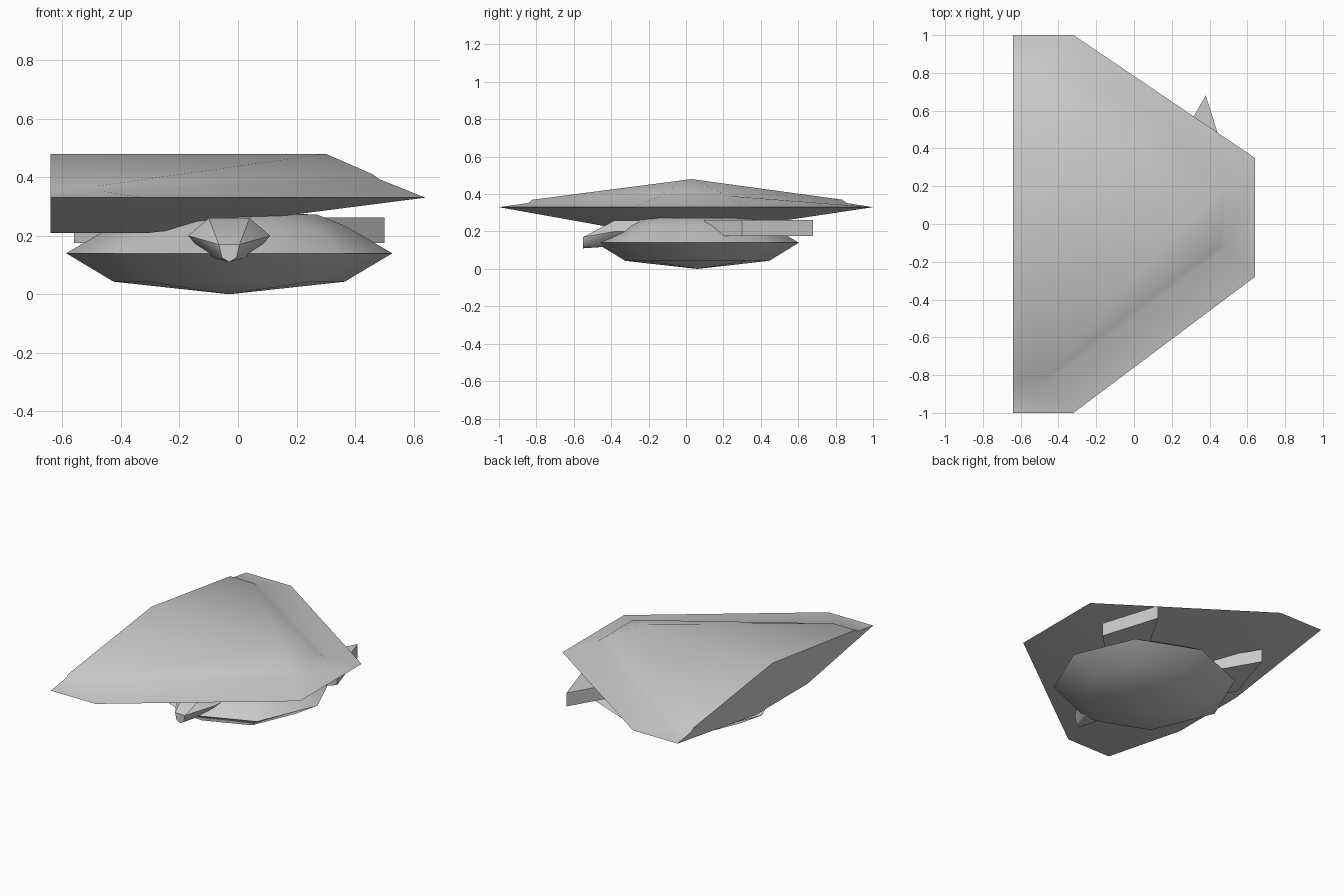
import bpy, bmesh, math
from mathutils import Vector

if "Cube" in bpy.data.objects:
    bpy.data.objects.remove(bpy.data.objects["Cube"])


def finish(bm, name, angle=35):
    bmesh.ops.recalc_face_normals(bm, faces=bm.faces[:])
    mesh = bpy.data.meshes.new(name)
    bm.to_mesh(mesh)
    bm.free()
    ob = bpy.data.objects.new(name, mesh)
    bpy.context.collection.objects.link(ob)
    bpy.ops.object.select_all(action='DESELECT')
    bpy.context.view_layer.objects.active = ob
    ob.select_set(True)
    bpy.ops.object.shade_smooth_by_angle(angle=math.radians(angle))
    return ob


def hull_solid(points, name):
    bm = bmesh.new()
    for p in points:
        bm.verts.new(p)
    bmesh.ops.convex_hull(bm, input=bm.verts[:])
    return finish(bm, name)


# Upper deck: open outline strips stacked from keel to ridge, cut flat at -x
bm = bmesh.new()
keel = [(-.64, .2, .21), (-.3, .2, .21), (-.1, .05, .235),
        (-.1, -.1, .235), (-.3, -.33, .21), (-.64, -.33, .21)]
rim = [(-.64, 1, .33), (-.32, 1, .33), (.64, .35, .33),
       (.64, -.28, .33), (-.32, -1, .33), (-.64, -1, .33)]
crease = [(-.64, .86, .352), (-.465, .86, .352), (.485, .20, .392),
          (.485, -.13, .392), (-.465, -.845, .352), (-.64, -.845, .352)]
step = [(-.64, .835, .37), (-.48, .835, .37), (.46, .185, .41),
        (.46, -.115, .41), (-.48, -.82, .37), (-.64, -.82, .37)]
rings = [[bm.verts.new(p) for p in r] for r in (keel, rim, crease, step)]
for lo, hi in zip(rings, rings[1:]):
    for i in range(5):
        bm.faces.new((lo[i], lo[i + 1], hi[i + 1], hi[i]))
bm.faces.new(rings[0])
a = bm.verts.new((-.64, .03, .48))
b = bm.verts.new((.3, .03, .48))
s = rings[3]
bm.faces.new((s[0], s[1], b, a))
for i in (1, 2, 3):
    bm.faces.new((s[i], s[i + 1], b))
bm.faces.new((s[4], s[5], a, b))
bm.faces.new([r[0] for r in rings] + [a] + [r[5] for r in reversed(rings)])
finish(bm, "upper_deck", 40)

# Lower hull: eight-sided lathe
cx, cy = -.03, .06
pts = [(cx, cy, 0), (cx, cy, .285)]
for r, z in ((.395, .043), (.557, .14), (.4, .232), (.3, .272)):
    for k in range(8):
        t = k * math.pi / 4
        pts.append((cx + r * math.cos(t), cy + r * .975 * math.sin(t), z))
hull_solid(pts, "lower_hull")

# Swept rear fins, mirrored about the hull centre
plan = [(.1, .2), (.38, .68), (.5, .3), (.3, .1)]
for side, name in ((1, "right_fin"), (-1, "left_fin")):
    hull_solid([(cx + side * (x - cx), y, z) for x, y in plan
                for z in (.175, .262)], name)

# Front nose, tapering from a wide root to a narrow tip
root = [(-.14, .2), (-.07, .07), (.07, .26), (.14, .2), (.08, .13), (-.08, .13)]
root[1] = (-.07, .26)
tip = [(-.035, .17), (.035, .17), (.025, .125), (0, .11), (-.025, .125)]
hull_solid([(cx + x, -.38, z) for x, z in root] + [(cx + x, -.25, z) for x, z in root]
           + [(cx + x, -.55, z) for x, z in tip], "front_nose")
